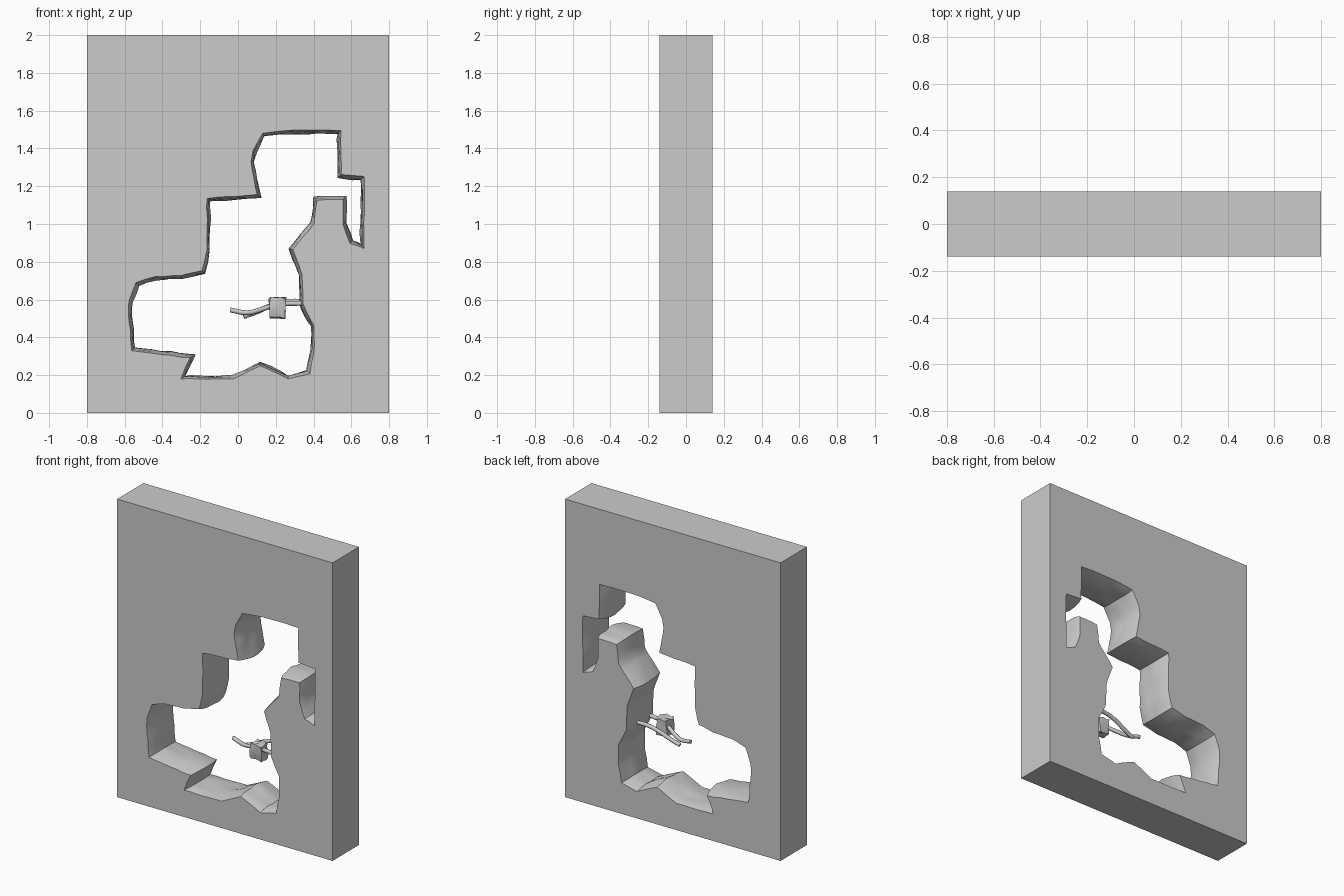
import bpy, bmesh, math, random
from mathutils import Vector, noise

if "Cube" in bpy.data.objects:
    bpy.data.objects.remove(bpy.data.objects["Cube"])

random.seed(4)
H, D = 0.8, 0.14            # half width, half depth
RINGS = 8

# outline of the broken opening (x, z), clockwise seen from the front
hole = [(.13, 1.48), (.18, 1.487), (.32, 1.497), (.546, 1.495), (.546, 1.262), (.668, 1.252),
        (.668, .87), (.593, .897), (.556, 1.0), (.556, 1.13), (.418, 1.125), (.403, 1.003),
        (.291, .865), (.339, .732), (.344, .578), (.403, .461), (.403, .323), (.381, .207),
        (.265, .18), (.117, .249), (-.026, .18), (-.302, .18), (-.254, .292), (-.562, .329),
        (-.578, .493), (-.578, .589), (-.54, .69), (-.44, .721), (-.302, .727), (-.191, .753),
        (-.164, .865), (-.164, 1.135), (.101, 1.156), (.069, 1.33), (.08, 1.39)]


def refine(pts, step=0.05):
    """Subdivide the outline and give each point its mitred inward direction."""
    n, out = len(pts), []
    for i in range(n):
        p, a, b = (Vector(pts[j % n]) for j in (i, i - 1, i + 1))
        t0, t1 = (p - a).normalized(), (b - p).normalized()
        n0, n1 = Vector((t0.y, -t0.x)), Vector((t1.y, -t1.x))
        m = (n0 + n1).normalized()
        out.append((p, m / max(m.dot(n1), 0.6)))
        k = max(1, round((b - p).length / step))
        for j in range(1, k):
            q = p.lerp(b, j / k) + n1 * random.uniform(-.003, .003)
            out.append((q, n1))
    return out


def finish(name, bm, smooth=None):
    bmesh.ops.recalc_face_normals(bm, faces=bm.faces)
    me = bpy.data.meshes.new(name)
    bm.to_mesh(me)
    bm.free()
    ob = bpy.data.objects.new(name, me)
    bpy.context.collection.objects.link(ob)
    if smooth:
        bpy.ops.object.select_all(action='DESELECT')
        bpy.context.view_layer.objects.active = ob
        ob.select_set(True)
        bpy.ops.object.shade_smooth_by_angle(angle=math.radians(smooth))
    return ob


def bridge(bm, a, b):
    n = len(a)
    for i in range(n):
        bm.faces.new((a[i], a[(i + 1) % n], b[(i + 1) % n], b[i]))


# slab with the opening: rough reveal bulging inward at mid depth
bm = bmesh.new()
outline = refine(hole)
rings = []
for r in range(RINGS + 1):
    t = r / RINGS
    env = math.sin(math.pi * t) ** 0.7 if 0 < t < 1 else 0
    y = -D + 2 * D * t
    ring = []
    for p, m in outline:
        q = noise.noise(Vector((p.x * 9, y * 12, p.y * 9)))
        o = p + m * env * (0.018 + 0.011 * q)
        ring.append(bm.verts.new((o.x, y, o.y)))
    rings.append(ring)
for a, b in zip(rings, rings[1:]):
    bridge(bm, a, b)
corners = [(-H, 0), (H, 0), (H, 2), (-H, 2)]
outer = [[bm.verts.new((x, y, z)) for x, z in corners] for y in (-D, D)]
bridge(bm, *outer)
for loop, box, s in ((rings[0], outer[0], -1), (rings[-1], outer[1], 1)):
    edges = [bm.edges.get((l[i], l[i - 1])) for l in (loop, box) for i in range(len(l))]
    bmesh.ops.triangle_fill(bm, use_beauty=True, edges=edges, normal=(0, s, 0))
finish("broken_wall", bm, 32)


# bent reinforcing rods poking out of the break
def rod(name, pts):
    cu = bpy.data.curves.new(name, 'CURVE')
    cu.dimensions = '3D'
    cu.bevel_depth, cu.bevel_resolution, cu.use_fill_caps = 0.013, 2, True
    cu.resolution_u = 4
    sp = cu.splines.new('BEZIER')
    sp.bezier_points.add(len(pts) - 1)
    for bp, p in zip(sp.bezier_points, pts):
        bp.co = p
        bp.handle_left_type = bp.handle_right_type = 'AUTO'
    ob = bpy.data.objects.new(name, cu)
    bpy.context.collection.objects.link(ob)


rod("rod_front", [(.4, -.1, .58), (.3, -.095, .58), (.21, -.075, .575), (.13, -.04, .55),
                  (.05, -.01, .53), (-.04, .007, .545)])
rod("rod_back", [(.4, .045, .585), (.27, .04, .59), (.18, .035, .57), (.1, .027, .535),
                 (.03, .02, .51)])

# concrete lump still clinging to the front rod
bm = bmesh.new()
bmesh.ops.create_cube(bm, size=1)
bmesh.ops.subdivide_edges(bm, edges=bm.edges[:], cuts=2, use_grid_fill=True)
for v in bm.verts:
    taper = 0.9 + 0.15 * v.co.z
    v.co = Vector((v.co.x * .088 * taper, v.co.y * .085 * taper, v.co.z * .105))
    v.co += Vector([random.uniform(-.007, .007) for _ in range(3)])
    v.co += Vector((.21, -.075, .555))
finish("concrete_lump", bm, 35)
